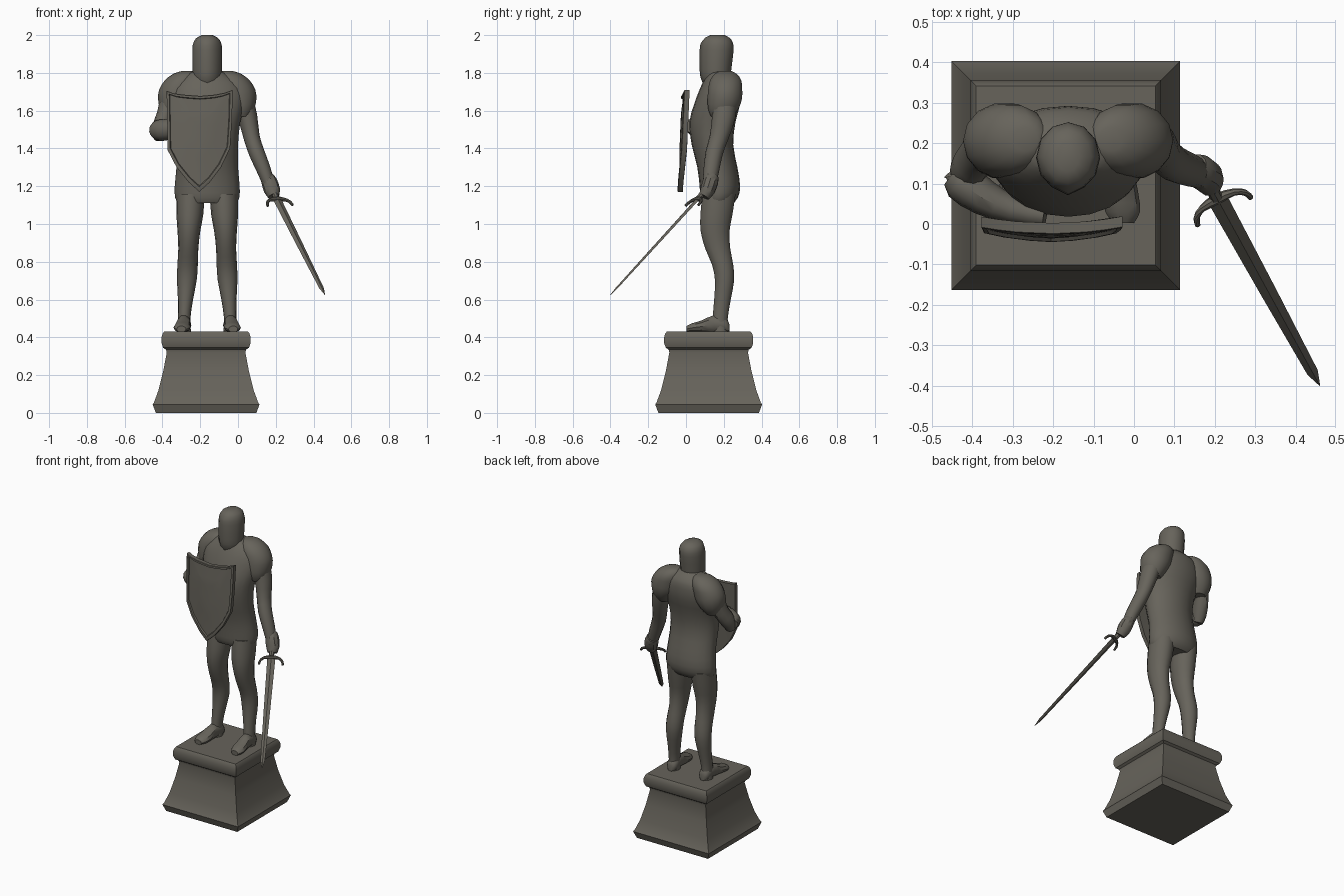
import bpy, bmesh, math
from mathutils import Vector as V

stone = bpy.data.materials.new("dark grey stone")
stone.diffuse_color = (0.135, 0.126, 0.105, 1)
CX = -0.163                      # the figure's mirror plane
X, Y, Z = V((1, 0, 0)), V((0, 1, 0)), V((0, 0, 1))


def skin(name, rings, angle=35):
    """Bridge a list of point loops into a closed solid."""
    bm = bmesh.new()
    loops = [[bm.verts.new(p) for p in r] for r in rings]
    n = len(loops[0])
    for a, b in zip(loops, loops[1:]):
        for i in range(n):
            j = (i + 1) % n
            bm.faces.new((a[i], a[j], b[j], b[i]))
    bm.faces.new(loops[0])
    bm.faces.new(loops[-1])
    bmesh.ops.recalc_face_normals(bm, faces=bm.faces)
    me = bpy.data.meshes.new(name)
    bm.to_mesh(me)
    bm.free()
    ob = bpy.data.objects.new(name, me)
    bpy.context.collection.objects.link(ob)
    me.materials.append(stone)
    bpy.ops.object.select_all(action='DESELECT')
    ob.select_set(True)
    bpy.context.view_layer.objects.active = ob
    bpy.ops.object.shade_smooth_by_angle(angle=math.radians(angle))
    return ob


def refine(rows, k):
    """Catmull-Rom interpolation of profile rows."""
    out = []
    for i in range(len(rows) - 1):
        q = [rows[max(i - 1, 0)], rows[i], rows[i + 1], rows[min(i + 2, len(rows) - 1)]]
        for s in range(k):
            t = s / k
            out.append([b + 0.5 * t * (c - a + t * (2*a - 5*b + 4*c - d + t * (3*(b - c) + d - a)))
                        for a, b, c, d in zip(*q)])
    return out + [list(rows[-1])]


def loft(name, rows, u=None, v=None, n=14, k=2, phase=0.0, angle=35):
    """Ellipse sections (x, y, z, ru, rv); axes follow the path if not given."""
    rows = refine(rows, k)
    rings = []
    for i, (x, y, z, ru, rv) in enumerate(rows):
        a, b = u, v
        if a is None:
            t = V(rows[min(i + 1, len(rows) - 1)][:3]) - V(rows[max(i - 1, 0)][:3])
            a = t.cross(Y if abs(t.normalized().y) < 0.8 else Z).normalized()
            b = t.cross(a).normalized()
        rings.append([V((x, y, z)) + a * ru * math.cos(phase + math.tau * j / n)
                      + b * rv * math.sin(phase + math.tau * j / n) for j in range(n)])
    return skin(name, rings, angle)


def stack(name, rows, s=1, **kw):
    """Horizontal sections (z, x offset, half width, y front, y back)."""
    return loft(name, [(CX + s * dx, (f + b) / 2, z, rx, (b - f) / 2)
                       for z, dx, rx, f, b in rows], X, Y, **kw)


# Plinth: square moulded profile
profile = [(0, .266), (.045, .283), (.055, .276), (.12, .252), (.22, .227), (.32, .208),
           (.335, .212), (.345, .227), (.37, .236), (.40, .236), (.42, .230), (.43, .222)]
r2 = math.sqrt(2)
loft("plinth", [(-.169, .12, z, h * r2, h * r2) for z, h in profile],
     X, Y, n=4, k=1, phase=math.pi / 4)

# Torso and skirt
stack("torso", [(1.11, 0, .155, .09, .25), (1.14, 0, .17, .077, .275), (1.2, 0, .172, .072, .287),
                (1.3, 0, .163, .06, .272), (1.42, 0, .163, .03, .25), (1.54, 0, .175, .018, .262),
                (1.64, 0, .2, .045, .288), (1.72, 0, .195, .075, .292), (1.77, 0, .15, .1, .28),
                (1.81, 0, .07, .12, .24)], n=20)

# Closed helmet with a ridge down the face
helm = stack("helmet", [(1.74, 0, .07, .1, .23), (1.775, 0, .074, .085, .235), (1.82, 0, .078, .08, .24),
                        (1.92, 0, .079, .08, .252), (1.96, 0, .073, .087, .248),
                        (1.985, 0, .057, .1, .232), (2.0, 0, .028, .13, .205)], n=12)
for p in helm.data.vertices:
    if abs(p.co.x - CX) < 0.01 and p.co.y < 0.12 and p.co.z < 1.97:
        p.co.y -= 0.008

for side, s in (("left", -1), ("right", 1)):
    # Shoulder guards
    stack(side + "_shoulder_guard",
          [(1.57, .18, .05, .13, .25), (1.61, .175, .075, .115, .28), (1.66, .165, .095, .112, .298),
           (1.71, .155, .1, .115, .3), (1.76, .135, .09, .125, .295),
           (1.795, .115, .065, .15, .27), (1.81, .105, .03, .18, .24)], s)
    # Legs
    stack(side + "_leg",
          [(.43, .122, .036, .14, .225), (.5, .122, .033, .14, .222), (.6, .115, .04, .148, .238),
           (.7, .108, .052, .152, .256), (.78, .104, .054, .138, .252), (.87, .1, .053, .1, .236),
           (.96, .097, .06, .076, .232), (1.05, .092, .071, .074, .248),
           (1.16, .088, .075, .085, .265)], s)
    # Feet
    loft(side + "_foot", [(CX + s * dx, y, .43 + h * .45, w, h * .55) for dx, y, w, h in
                          ((.12, .23, .02, .04), (.12, .21, .036, .075), (.124, .15, .036, .09),
                           (.13, .08, .043, .06), (.135, .03, .043, .045), (.137, .002, .025, .03))],
         X, Z, n=10)

# Sword arm, hanging down
loft("right_arm", [(.01, .21, 1.70, .06, .065), (.05, .2, 1.57, .052, .062), (.072, .175, 1.46, .043, .05),
                   (.098, .15, 1.38, .042, .046), (.135, .135, 1.29, .038, .042),
                   (.16, .125, 1.22, .032, .036)], n=12)
loft("right_hand", [(.15, .14, 1.25, .035, .035), (.165, .13, 1.225, .042, .042),
                    (.18, .115, 1.18, .043, .04), (.19, .095, 1.145, .03, .03)], n=10)

# Shield arm, bent across the chest
loft("left_upper_arm", [(-.35, .2, 1.68, .06, .065), (-.385, .175, 1.58, .045, .055),
                        (-.412, .13, 1.5, .045, .05), (-.415, .11, 1.45, .03, .035)], n=12)
loft("left_forearm", [(-.445, .13, 1.49, .03, .03), (-.425, .105, 1.495, .055, .05),
                      (-.37, .065, 1.5, .055, .045), (-.3, .035, 1.51, .04, .035),
                      (-.22, .02, 1.52, .035, .03)], n=12)

# Shield: curved plate with a raised rim
outline = [(-.378, 1.705), (-.34, 1.692), (-.29, 1.685), (-.2, 1.678), (-.12, 1.685), (-.07, 1.695),
           (-.028, 1.71), (-.032, 1.55), (-.042, 1.4), (-.09, 1.3), (-.15, 1.22), (-.205, 1.17),
           (-.26, 1.22), (-.325, 1.3), (-.372, 1.39), (-.375, 1.55)]


def shield_ring(t, off):
    pts = []
    for x, z in outline:
        x, z = -.205 + t * (x + .205), 1.5 + t * (z - 1.5)
        pts.append(V((x, off - .045 + .5 * (x + .205) ** 2 + .038 * (z - 1.17), z)))
    return pts


skin("shield", [shield_ring(t, o) for t, o in
                ((.02, .03), (.5, .03), (1, .028), (1, .002), (.985, 0), (.92, 0), (.9, .009),
                 (.85, .009), (.5, .003), (.25, .002), (.02, .002))], 30)

# Sword, held low and pointing forward
hilt, tip = V((.205, .065, 1.135)), V((.46, -.40, .625))
d = (tip - hilt).normalized()
w = V((.88, .46, .03))
w = (w - d * w.dot(d)).normalized()
nrm = d.cross(w)


def along(t, side=0.0):
    return tuple(hilt + d * t + w * side)


L = (tip - hilt).length
loft("sword_blade", [along(t * L) + (a, b) for t, a, b in
                     ((0, .025, .008), (.5, .02, .0065), (.93, .014, .005), (1, .001, .001))],
     w, nrm, n=4, k=1, angle=20)
loft("sword_grip", [along(-.12) + (.016, .016), along(0) + (.016, .016)], w, nrm, n=8, k=1)
loft("sword_guard", [along(t, a) + (r, r) for a, t, r in
                     ((-.074, .054, .007), (-.068, .03, .008), (-.045, .01, .009), (0, .004, .014),
                      (.045, .01, .009), (.068, .03, .008), (.074, .054, .007))],
     n=8)
